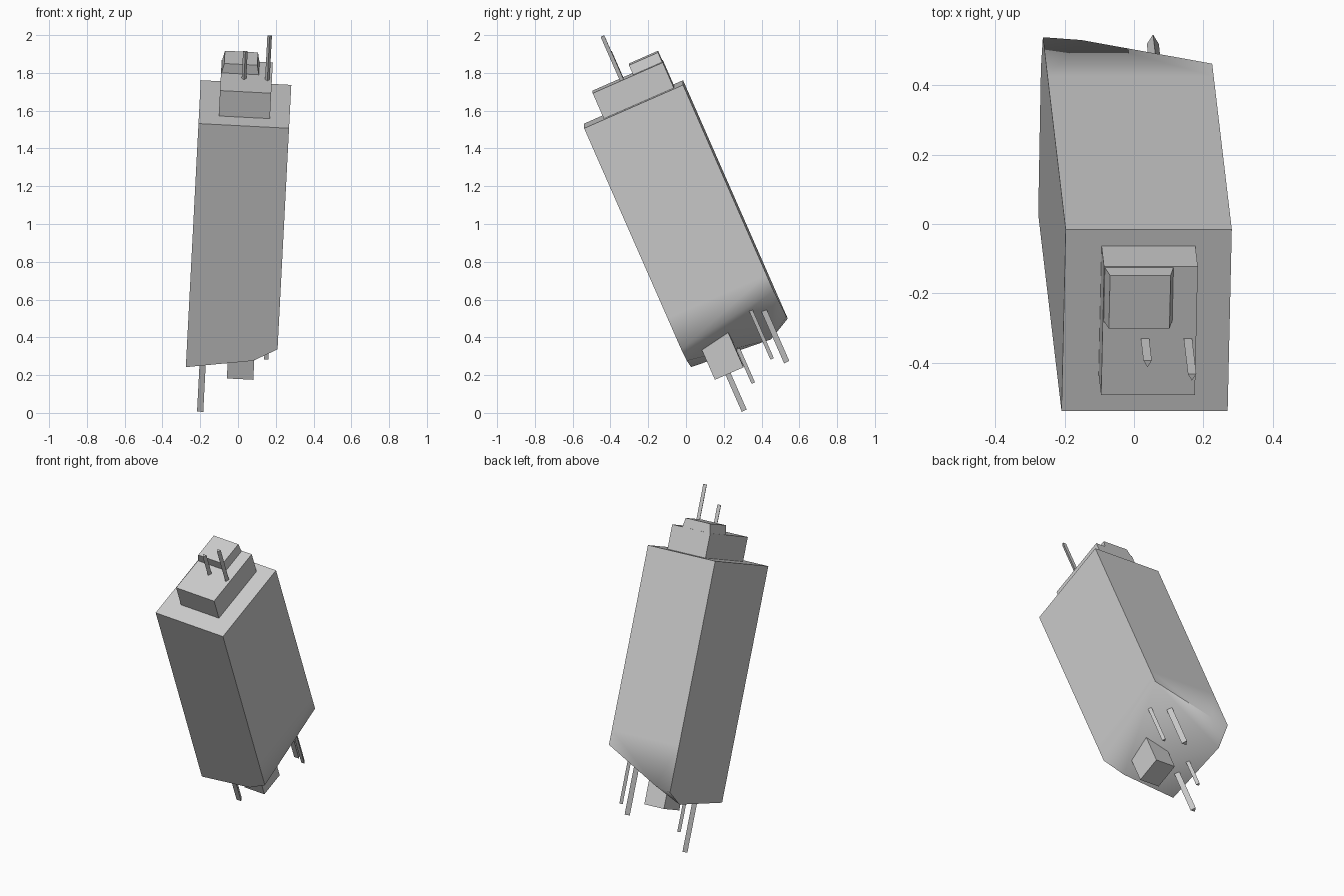
import bpy, bmesh, math
from mathutils import Matrix, Vector

cube = bpy.data.objects.get("Cube")
if cube:
    bpy.data.objects.remove(cube, do_unlink=True)

# Leaning frame: origin at the centre of the body's top face
U = Vector((0.9987, 0, -0.052)).normalized()
W = Vector((0.0476, -0.402, 0.915)).normalized()
V = W.cross(U)
FRAME = Matrix((U, V, W)).transposed().to_4x4()
FRAME.translation = (0.0365, -0.2775, 1.634)

grey = bpy.data.materials.new("plain_grey")
grey.use_nodes = True
COLOUR = (0.6, 0.6, 0.6, 1)
grey.diffuse_color = COLOUR
grey.node_tree.nodes["Principled BSDF"].inputs["Base Color"].default_value = COLOUR


def finish(name, bm):
    bmesh.ops.recalc_face_normals(bm, faces=bm.faces)
    mesh = bpy.data.meshes.new(name)
    bm.to_mesh(mesh)
    bm.free()
    mesh.transform(FRAME)
    mesh.materials.append(grey)
    obj = bpy.data.objects.new(name, mesh)
    bpy.context.collection.objects.link(obj)
    return obj


def hull(points):
    bm = bmesh.new()
    for p in points:
        bm.verts.new(p)
    bmesh.ops.convex_hull(bm, input=bm.verts)
    bmesh.ops.dissolve_limit(bm, angle_limit=math.radians(1), verts=bm.verts, edges=bm.edges)
    return bm


def block(name, u, v, w, inset=(0, 0)):
    """Box whose top may be narrowed on its two sides."""
    pts = [(x, y, w[0]) for x in u for y in v]
    pts += [(x, y, w[1]) for x in (u[0] + inset[0], u[1] - inset[1]) for y in v]
    return finish(name, hull(pts))


def pin(name, u, v, w, radius, point):
    """Three-sided rod with its ridge facing front (-1) or back (1)."""
    bm = bmesh.new()
    bmesh.ops.create_cone(bm, cap_ends=True, segments=3, radius1=radius, radius2=radius,
                          depth=abs(w[1] - w[0]))
    # Turn the first corner onto the wanted direction
    first = bm.verts[:][0].co
    turn = math.radians(90 * point) - math.atan2(first.y, first.x)
    bmesh.ops.rotate(bm, verts=bm.verts, matrix=Matrix.Rotation(turn, 3, 'Z'))
    bmesh.ops.translate(bm, verts=bm.verts, vec=(u, v, sum(w) / 2))
    return finish(name, bm)


# Body: long box with an uneven, rounded-off lower end
hw, hd = 0.24, 0.286
top = [(x, y, 0) for x in (-hw, hw) for y in (-hd, hd)]
lower = [(-hw, -hd, -1.41), (0.114, -hd, -1.353), (hw, -hd, -1.28),
         (hw, hd, -1.19), (-0.13, hd, -1.36), (-hw, hd, -1.38), (-hw, 0.16, -1.445)]
bm = hull(top + lower)
bmesh.ops.bisect_plane(bm, geom=bm.verts[:] + bm.edges[:] + bm.faces[:],
                       plane_co=(0, 0, -1.1), plane_no=(0, 0, 1))
body = finish("body", bm)
bpy.ops.object.select_all(action='DESELECT')
body.select_set(True)
bpy.context.view_layer.objects.active = body
bpy.ops.object.shade_smooth_by_angle(angle=math.radians(65))

# Stepped cap on the upper end, peg on the lower end
block("cap_base", (-0.135, 0.136), (-0.172, 0.233), (-0.01, 0.147))
block("cap_step", (-0.134, 0.067), (0.062, 0.23), (0.14, 0.202), (0.014, 0.012))
block("lower_peg", (-0.02, 0.12), (-0.19, -0.025), (-1.505, -1.2))

# Pins
pin("upper_pin_short", -0.012, 0, (0.13, 0.305), 0.014, -1)
pin("upper_pin_long", 0.112, 0, (0.13, 0.402), 0.014, -1)
pin("lower_pin_front", -0.152, -0.124, (-1.73, -1.3), 0.019, 1)
pin("lower_pin_middle", -0.153, -0.02, (-1.615, -1.3), 0.013, 1)
pin("lower_pin_side", 0.183, 0.13, (-1.522, -1.18), 0.013, 1)
pin("lower_pin_back", 0.089, 0.19, (-1.573, -1.2), 0.02, 1)
